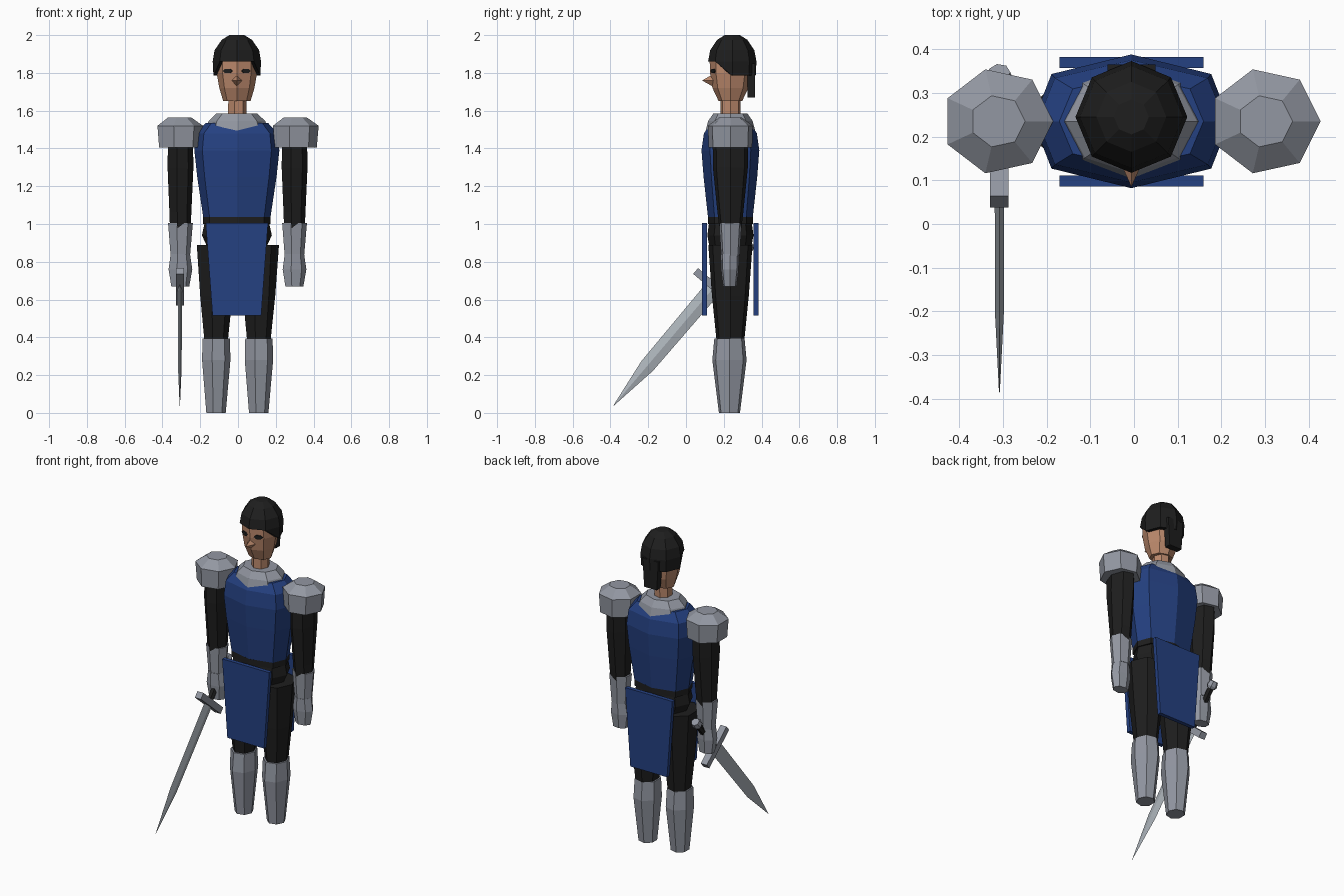
import bpy, bmesh, math
from mathutils import Matrix, Vector

cube = bpy.data.objects.get("Cube")
if cube:
    bpy.data.objects.remove(cube, do_unlink=True)


def material(name, rgb):
    m = bpy.data.materials.new(name)
    m.use_nodes = True
    m.diffuse_color = (*rgb, 1)
    m.node_tree.nodes["Principled BSDF"].inputs["Base Color"].default_value = (*rgb, 1)
    return m


BLUE = material("blue cloth", (0.018, 0.052, 0.22))
GREY = material("armour grey", (0.29, 0.31, 0.36))
STEEL = material("blade steel", (0.42, 0.46, 0.50))
BLACK = material("black cloth", (0.013, 0.013, 0.013))
SKIN = material("skin", (0.50, 0.25, 0.15))

CX, CY = -0.006, 0.235     # body axis


def finish(name, bm, mat):
    bmesh.ops.recalc_face_normals(bm, faces=bm.faces)
    me = bpy.data.meshes.new(name)
    bm.to_mesh(me)
    bm.free()
    me.materials.append(mat)
    ob = bpy.data.objects.new(name, me)
    bpy.context.scene.collection.objects.link(ob)
    return ob


def loft(name, mat, rings, n=7, x=CX, y=CY, square=1.0, rim=None):
    """Stack n-sided rings (z, rx, ry) and cap the ends.
    rim(direction) may shift the height of the first ring."""
    bm = bmesh.new()
    loops = []
    for i, (z, rx, ry) in enumerate(rings):
        loop = []
        for k in range(n):
            a = math.tau * k / n
            c, s = math.cos(a), math.sin(a)
            c = math.copysign(abs(c) ** square, c) if abs(c) > 1e-6 else 0
            dz = rim(s) if rim and i == 0 else 0
            loop.append(bm.verts.new((x + rx * c, y + ry * s, z + dz)))
        loops.append(loop)
    for lo, hi in zip(loops, loops[1:]):
        for k in range(n):
            j = (k + 1) % n
            bm.faces.new((lo[k], lo[j], hi[j], hi[k]))
    bm.faces.new(loops[0][::-1])
    bm.faces.new(loops[-1])
    return finish(name, bm, mat)


def box(name, mat, centre, size, taper=1.0):
    """Box whose lower end is scaled in x by taper."""
    bm = bmesh.new()
    bmesh.ops.create_cube(bm, size=1)
    for v in bm.verts:
        if v.co.z < 0:
            v.co.x *= taper
        v.co = Vector(centre) + v.co * Vector(size)
    return finish(name, bm, mat)


# Torso, collar and hips
loft("tunic", BLUE, [(1.03, .177, .118), (1.25, .21, .142), (1.39, .225, .153),
                     (1.48, .215, .14), (1.535, .165, .105)], n=8, square=.6)
loft("collar", GREY, [(1.49, .17, .132), (1.545, .15, .118), (1.585, .108, .09)], n=8)
loft("hips", BLACK, [(.82, .13, .1), (.94, .185, .122), (1.0, .172, .114)], n=8, square=.7)
loft("belt", BLACK, [(1.0, .178, .119), (1.037, .178, .119)], n=8, square=.6)

# Tabard flaps
for label, y in (("front", .098), ("back", .370)):
    box(label + "_flap", BLUE, (CX, y, .76), (.33, .025, .49), .78)

# Limbs, each side the same
for label, s in (("left", 1), ("right", -1)):
    leg = CX + s * .113
    loft(label + "_thigh", BLACK, [(.37, .064, .074), (.62, .09, .1), (.89, .11, .12)], x=leg)
    loft(label + "_greave", GREY, [(0, .054, .057), (.28, .079, .093), (.395, .076, .082)],
         x=leg, y=.23)
    arm = CX + s * .302
    loft(label + "_sleeve", BLACK, [(.98, .058, .06), (1.06, .061, .07), (1.3, .072, .095),
                                    (1.42, .07, .096)], x=arm)
    loft(label + "_bracer", GREY, [(.83, .054, .05), (1.005, .069, .062)], x=arm)
    loft(label + "_glove", GREY, [(.67, .05, .037), (.76, .066, .048), (.84, .054, .05)],
         x=arm, y=.232)
    loft(label + "_pauldron", GREY, [(1.405, .117, .118), (1.52, .127, .122),
                                     (1.565, .063, .06)], x=CX + s * .306)

# Head and neck
loft("neck", SKIN, [(1.55, .052, .054), (1.68, .05, .054)])
loft("head", SKIN, [(1.65, .072, .062), (1.72, .093, .095), (1.80, .107, .108),
                    (1.88, .106, .11)], n=8)


def hairline(s):
    """Fringe is high over the face and low behind."""
    return .08 if s < -.5 else 0


loft("hair", BLACK, [(1.785, .124, .124), (1.86, .128, .128), (1.92, .118, .117),
                     (1.975, .08, .08), (2.0, .04, .04)], n=8, y=.245, rim=hairline)
box("back_hair", BLACK, (CX, .345, 1.76), (.11, .04, .18), .8)

# Nose: a pointed pyramid
bm = bmesh.new()
bmesh.ops.create_cone(bm, cap_ends=True, segments=4, radius1=.034, radius2=0, depth=.06,
                      matrix=Matrix.Translation((CX, .115, 1.76)) @ Matrix.Rotation(math.pi / 2, 4, 'X')
                      @ Matrix.Diagonal((.8, 1, 1, 1)))
finish("nose", bm, SKIN)

# Eyes: thin almond plates lying on the angled cheeks
for label, s in (("left", 1), ("right", -1)):
    bm = bmesh.new()
    bmesh.ops.create_cone(bm, cap_ends=True, segments=6, radius1=.03, radius2=.03, depth=.008,
                          matrix=Matrix.Rotation(math.pi / 2, 4, 'X') @ Matrix.Diagonal((.45, 1, 1, 1))
                          @ Matrix.Rotation(math.pi / 2, 4, 'Z'))
    for v in bm.verts:
        v.co = Vector((v.co.x * 2, v.co.y, v.co.z * .45))
    eye = finish(label + "_eye", bm, BLACK)
    eye.location = (CX + s * .048, .144, 1.81)
    eye.rotation_euler.z = s * .4

# Sword, built upright around the guard and then tilted into the hand
sword = [
    loft("sword_blade", STEEL, [(-.826, .001, .001), (-.55, .01, .04), (0, .011, .045)],
         n=4, x=0, y=0),
    box("sword_guard", GREY, (0, 0, 0), (.042, .26, .04)),
    loft("sword_grip", BLACK, [(.01, .02, .02), (.28, .02, .02)], n=6, x=0, y=0),
    loft("sword_pommel", GREY, [(.26, .025, .025), (.275, .032, .032), (.305, .025, .025)],
         x=0, y=0),
]
for part in sword:
    part.location = (-.308, .15, .667)
    part.rotation_euler.x = -.704
